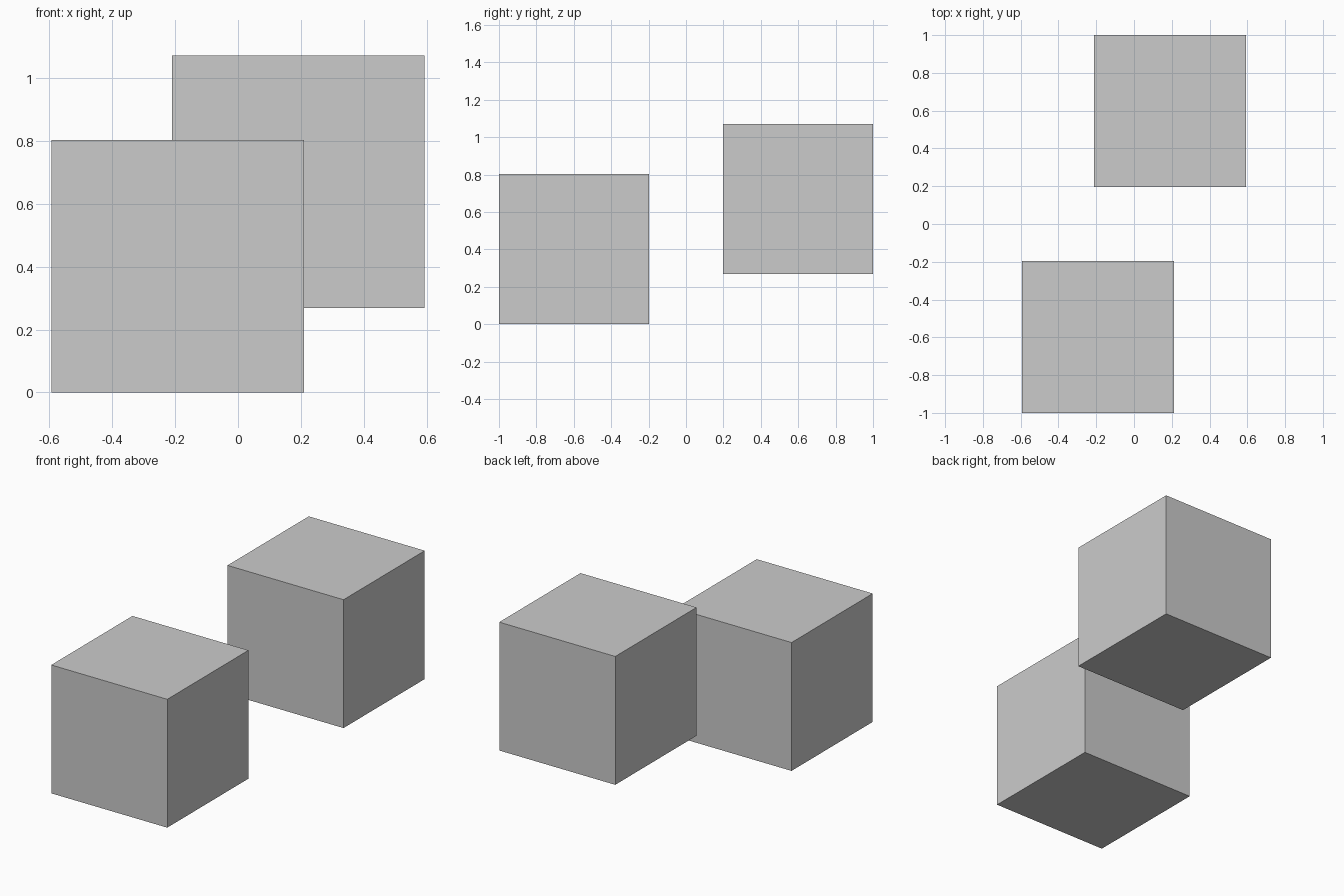
import bpy

if "Cube" in bpy.data.objects:
    bpy.data.objects.remove(bpy.data.objects["Cube"])

SIZE = 0.803


def cube(name, location):
    bpy.ops.mesh.primitive_cube_add(size=SIZE, location=location)
    bpy.context.object.name = name


# Lower cube on the ground at the front, raised cube at the back
cube("front_cube", (-0.191, -1 + SIZE / 2, SIZE / 2))
cube("back_cube", (0.191, 1 - SIZE / 2, 0.268 + SIZE / 2))
